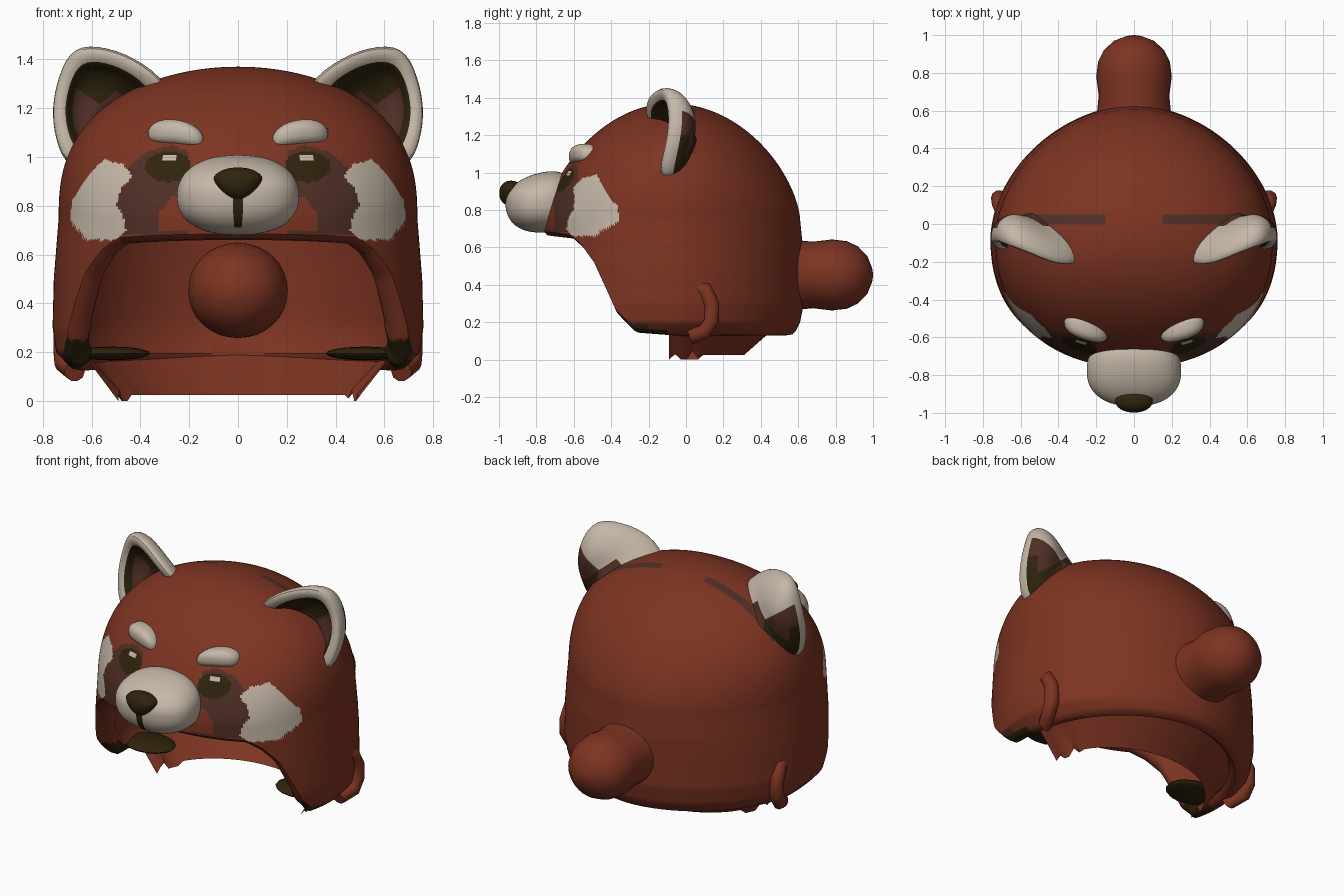
import bpy, bmesh, math, random
from mathutils import Vector

if "Cube" in bpy.data.objects:
    bpy.data.objects.remove(bpy.data.objects["Cube"])
random.seed(4)


def mat(name, col):
    m = bpy.data.materials.new(name)
    m.diffuse_color = (*col, 1)
    m.use_nodes = True
    m.node_tree.nodes["Principled BSDF"].inputs["Base Color"].default_value = m.diffuse_color
    return m


RED, WHITE, BROWN, DARK = range(4)
MATS = [mat("rust red", (0.205, 0.034, 0.016)), mat("cream", (0.56, 0.48, 0.39)),
        mat("brown", (0.080, 0.028, 0.019)), mat("near black", (0.028, 0.017, 0.004))]


def finish(bm, name, rule, sub=0, angle=45):
    """Turn a bmesh into an object, colouring every face by rule(face)."""
    bmesh.ops.recalc_face_normals(bm, faces=bm.faces)
    me = bpy.data.meshes.new(name)
    bm.to_mesh(me)
    bm.free()
    ob = bpy.data.objects.new(name, me)
    bpy.context.collection.objects.link(ob)
    for m in MATS:
        me.materials.append(m)
    for p in me.polygons:
        p.material_index = rule(p) if callable(rule) else rule
    bpy.ops.object.select_all(action='DESELECT')
    ob.select_set(True)
    bpy.context.view_layer.objects.active = ob
    bpy.ops.object.shade_smooth_by_angle(angle=math.radians(angle))
    if sub:
        ob.modifiers.new("smooth", 'SUBSURF').levels = sub
    return ob


def loft(rings, closed=True, caps=True):
    bm = bmesh.new()
    rows = [[bm.verts.new(p) for p in r] for r in rings]
    n = len(rows[0])
    for a, b in zip(rows, rows[1:]):
        for i in range(n if closed else n - 1):
            k = (i + 1) % n
            bm.faces.new((a[i], a[k], b[k], b[i]))
    if caps:
        for r in (rows[0], rows[-1]):
            c = bm.verts.new(sum((v.co for v in r), Vector()) / n)
            for i in range(n):
                bm.faces.new((r[i], r[(i + 1) % n], c))
    return bm


def blob(name, c, r, color, power=1.0, shape=None, seg=32):
    bm = bmesh.new()
    bmesh.ops.create_uvsphere(bm, u_segments=seg, v_segments=seg * 3 // 4, radius=1)
    for v in bm.verts:
        q = [math.copysign(abs(k) ** power, k) for k in v.co]
        if shape:
            q = shape(*q)
        v.co = [c[i] + r[i] * q[i] for i in range(3)]
    return finish(bm, name, color)


def interp(x, pts):
    if x <= pts[0][0]:
        return pts[0][1]
    for (a, p), (b, q) in zip(pts, pts[1:]):
        if x <= b:
            return p + (q - p) * (x - a) / (b - a)
    return pts[-1][1]


def inside(x, z, poly):
    hit = False
    for (a, b), (c, d) in zip(poly, poly[1:] + poly[:1]):
        if (b > z) != (d > z) and x < a + (z - b) * (c - a) / (d - b):
            hit = not hit
    return hit


# ---- hood shell: outer skin, rolled lip and lining in one loft
YC, TOP = -0.08, 1.37
EDGE = [(-.8, .69), (-.6, .67), (-.54, .62), (-.47, .53), (-.40, .38), (-.35, .27),
        (-.25, .17), (0, .15), (.6, .155)]
LOW_W = [(.12, .67), (.2, .745), (.3, .76), (.5, .755), (.75, .735)]
LOW_B = [(.12, .65), (.2, .69), (.3, .71), (.6, .705), (.75, .69)]


def skin(th, z, s=1.0):
    u = min(1, max(0, (z - .75) / (TOP - .75)))
    w = interp(z, LOW_W) * math.sqrt(1 - u ** 2.6)
    front, back = .68 * math.sqrt(1 - u ** 1.45), interp(z, LOW_B) * math.sqrt(1 - u ** 1.55)
    sx, cy = math.sin(th), math.cos(th)
    e = 2 / 2.2 if cy > 0 else 2 / 1.85        # back is rounder than the face
    x = math.copysign(abs(sx) ** e, sx) * w
    y = math.copysign(abs(cy) ** e, cy) * (front if cy > 0 else back)
    return x * s, YC - y * s


SEG, ROWS, LIN = 360, 130, 20
angles = [2 * math.pi * i / SEG for i in range(SEG)]
edges = [interp(YC - (.67 if math.cos(t) > 0 else .7) * math.cos(t), EDGE) for t in angles]


def ring(f, s, drop=0.0, top=TOP):
    r = []
    for t, e in zip(angles, edges):
        z = e + (top - e) * f
        r.append((*skin(t, z, s), z - drop))
    return r


shell = [ring(math.sin((1 - j / ROWS) * math.pi / 2) * .9999, 1) for j in range(ROWS + 1)]
shell += [ring(0, .97, .02), ring(0, .92, .025), ring(0, .88, .005), ring(0, .86, -.04)]
shell += [ring(math.sin(j / LIN * math.pi / 2) * .999, .86, 0, 1.31) for j in range(1, LIN + 1)]

CHEEK = [(.47, .97), (.55, .99), (.61, .93), (.68, .82), (.69, .74), (.62, .66), (.5, .66),
         (.46, .70), (.47, .76), (.50, .80), (.48, .87), (.43, .92)]
MASK = [(.2, .68), (.47, .68), (.51, .8), (.45, .95), (.38, 1.02), (.27, 1.05), (.2, 1.02)]
SPOT = [(.2, .70), (.33, .70), (.33, .76), (.27, .84), (.2, .84)]


def paint_hood(p):
    x, y, z = p.center
    a = abs(x)
    if SEG * ROWS <= p.index < SEG * (ROWS + 4):
        return DARK if z < .25 and y < -.1 else RED
    if p.index >= SEG * ROWS:
        return RED
    if y < -.2:
        if abs(a - .28) < .03 and abs(z - .995) < .012:
            return WHITE
        if ((a - .285) / .095) ** 2 + ((z - .96) / .063) ** 2 < 1:
            return DARK
        if inside(a, z, CHEEK) and y < -.36:
            return WHITE
        if inside(a, z, MASK) and not inside(a, z, SPOT):
            return BROWN
        if z < .2:
            return BROWN
    elif 0 < y < .05 and .15 < a < .66 and z > 1.1:
        return BROWN
    return RED


finish(loft(shell), "hood", paint_hood)

# ---- neck collar, ragged at its two front ends
collar = []
ARC = [math.pi * i / 40 for i in range(41)]
rag = [random.choice((0, .01, .03, .045)) if abs(i - 20) > 14 else .025 for i in range(41)]
for f in (0, .35, .7, 1):
    collar.append([((.64 - .15 * f) * math.cos(t), -.09 + (.60 - .2 * f) * math.sin(t),
                    .20 - f * (.20 - rag[i])) for i, t in enumerate(ARC)])
collar[-1][3] = (*collar[-1][3][:2], 0)
finish(loft(collar, closed=False, caps=False), "neck_collar", RED)

# ---- round tail, reaching through the back of the hood
prof = [(.28, .02), (.30, .09), (.35, .15), (.42, .19), (.50, .205), (.60, .195), (.68, .187),
        (.78, .2), (.86, .19), (.92, .16), (.97, .105), (.995, .04), (1.0, .005)]
finish(loft([[(r * math.cos(k * math.pi / 16), y, .453 + .95 * r * math.sin(k * math.pi / 16))
              for k in range(32)] for y, r in prof]), "tail", RED)

# ---- muzzle with painted mouth line, and nose
def paint_muzzle(p):
    x, y, z = p.center
    return DARK if abs(x) < .016 and .71 < z < .84 and y < -.8 else WHITE


blob("muzzle", (0, -.775, .84), (.25, .19, .16), paint_muzzle, .86,
     lambda x, y, z: (x, y, z + .25 * y * (z > 0) * z), 112)
blob("nose", (0, -.935, .89), (.12, .063, .067), DARK, .9,
     lambda x, y, z: (x * (.76 + .3 * max(-.9, min(z, .4))), y, z))

# ---- ears, hooks, brows and cheek-flap undersides, mirrored
RIM = [(.23, -.23, 1.26), (.39, -.24, 1.40), (.54, -.17, 1.46), (.68, -.12, 1.465), (.74, -.09, 1.34),
       (.77, -.10, 1.2), (.755, -.13, 1.07), (.70, -.16, .93), (.57, -.06, 1.0), (.40, -.06, 1.15)]
MID = Vector((.56, -.09, 1.21))


def ear_ring(s, dy, side):
    out = []
    for p in RIM:
        q = MID + (Vector(p) - MID) * s
        out.append((q.x * side, q.y + dy, q.z))
    return out


def paint_ear(p):
    n = p.index // len(RIM)
    z = p.center.z
    if n in (2, 3):              # rim
        return WHITE
    if n < 2 or n == 6 and p.center.y > .0:   # back of ear
        return WHITE if z > 1.27 else BROWN if z > 1.15 else DARK
    return BROWN if n >= 5 and z < 1.25 else DARK   # bowl


for side, tag in ((1, "left"), (-1, "right")):
    rings = [ear_ring(*k, side) for k in
             ((.45, .15), (.8, .125), (.97, .08), (1, 0), (.68, -.005), (.62, .045), (.35, .07))]
    finish(loft(rings), tag + "_ear", paint_ear, sub=2, angle=80)

    path = [(.68, .03, .40), (.71, .10, .375), (.715, .138, .30), (.715, .138, .21),
            (.71, .10, .15), (.67, .02, .12)]
    tube = []
    for i, p in enumerate(path):
        d = (Vector(path[min(i + 1, 5)]) - Vector(path[max(i - 1, 0)])).normalized()
        u = Vector((1, 0, 0))
        w = d.cross(u).normalized()
        tube.append([((q := Vector(p) + .042 * (u * math.cos(k * math.pi / 5) + w * math.sin(k * math.pi / 5))).x
                      * side, q.y, q.z) for k in range(10)])
    finish(loft(tube), tag + "_side_hook", RED)

    blob(tag + "_brow", (side * .255, -.55, 1.1), (.115, .065, .053), WHITE, .8,
         lambda x, y, z: (x, y + .5 * x * side, z + .25 * x * side - .35 * x * x), 24)
    blob(tag + "_flap_underside", (side * .52, -.12, .195), (.16, .12, .028), DARK, 1, None, 16)
